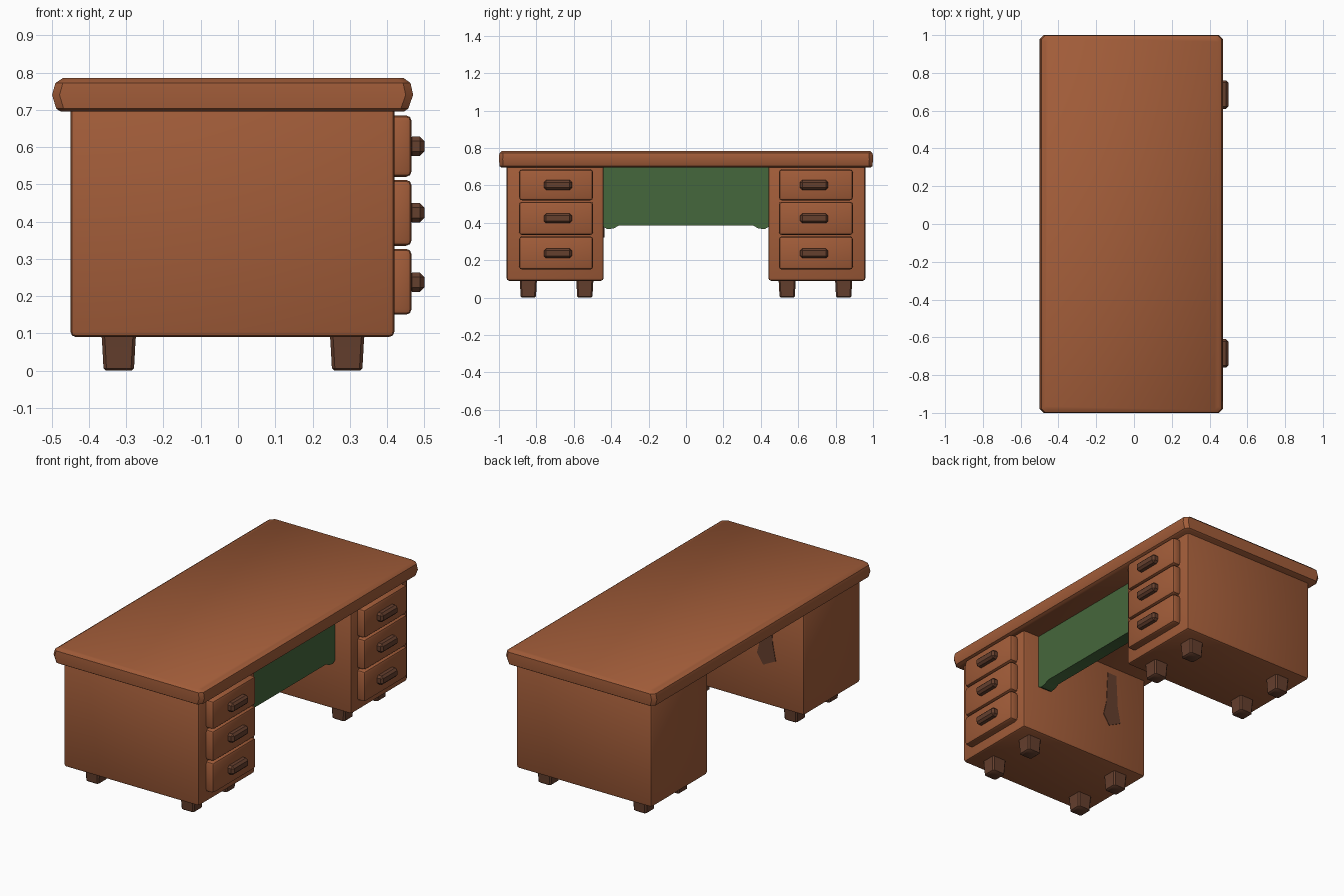
import bpy, bmesh
from mathutils import Vector

if "Cube" in bpy.data.objects:
    bpy.data.objects.remove(bpy.data.objects["Cube"], do_unlink=True)


def material(name, r, g, b):
    m = bpy.data.materials.new(name)
    m.use_nodes = True
    m.diffuse_color = (r, g, b, 1)
    m.node_tree.nodes["Principled BSDF"].inputs["Base Color"].default_value = (r, g, b, 1)
    return m


WOOD = material("warm wood", 0.36, 0.108, 0.041)
DARK = material("dark wood", 0.13, 0.05, 0.027)
GREEN = material("green panel", 0.06, 0.135, 0.045)


def finish(name, bm, mat):
    bmesh.ops.recalc_face_normals(bm, faces=bm.faces)
    mesh = bpy.data.meshes.new(name)
    bm.to_mesh(mesh)
    bm.free()
    mesh.materials.append(mat)
    ob = bpy.data.objects.new(name, mesh)
    bpy.context.collection.objects.link(ob)
    bpy.ops.object.select_all(action="DESELECT")
    ob.select_set(True)
    bpy.context.view_layer.objects.active = ob
    bpy.ops.object.shade_smooth_by_angle(angle=0.6)
    return ob


def box(name, xs, ys, zs, mat, bevel=0.01, segments=2):
    """Box between pairs of limits, with rounded edges."""
    bm = bmesh.new()
    bmesh.ops.create_cube(bm, size=1)
    for v in bm.verts:
        v.co = Vector([(lim[0] + lim[1]) / 2 + c * (lim[1] - lim[0])
                       for lim, c in zip((xs, ys, zs), v.co)])
    bmesh.ops.bevel(bm, geom=bm.edges[:], offset=bevel, segments=segments,
                    profile=0.5, affect="EDGES")
    return finish(name, bm, mat)


def loft(name, rings, corner, mat):
    """Stack of cut-corner rectangles: (z, x0, x1, y0, y1)."""
    bm = bmesh.new()
    loops = []
    for z, x0, x1, y0, y1 in rings:
        c = corner
        pts = [(x0 + c, y0), (x1 - c, y0), (x1, y0 + c), (x1, y1 - c),
               (x1 - c, y1), (x0 + c, y1), (x0, y1 - c), (x0, y0 + c)]
        loops.append([bm.verts.new((x, y, z)) for x, y in pts])
    for a, b in zip(loops, loops[1:]):
        for i in range(8):
            j = (i + 1) % 8
            bm.faces.new((a[i], a[j], b[j], b[i]))
    bm.faces.new(loops[0])
    bm.faces.new(loops[-1])
    return finish(name, bm, mat)


def outline_prism(name, pts, axis, low, high, mat):
    """Flat outline pushed along the x or y axis."""
    bm = bmesh.new()
    place = (lambda u, z: (low, u, z)) if axis == "x" else (lambda u, z: (u, low, z))
    face = bm.faces.new([bm.verts.new(place(u, z)) for u, z in pts])
    new = bmesh.ops.extrude_face_region(bm, geom=[face])["geom"]
    step = Vector((high - low, 0, 0)) if axis == "x" else Vector((0, high - low, 0))
    bmesh.ops.translate(bm, vec=step,
                        verts=[g for g in new if isinstance(g, bmesh.types.BMVert)])
    return finish(name, bm, mat)


# Desk top with a soft, bulging rim
loft("desk_top", [
    (0.695, -0.475, 0.445, -0.985, 0.985),
    (0.703, -0.488, 0.457, -0.997, 0.997),
    (0.740, -0.499, 0.470, -1.0, 1.0),
    (0.772, -0.490, 0.463, -0.998, 0.998),
    (0.785, -0.470, 0.445, -0.985, 0.985),
], 0.02, WOOD)

# Pedestals with drawers, handles and feet, one at each end
DRAWERS = [(0.150, 0.327, 0.237), (0.335, 0.512, 0.424), (0.520, 0.685, 0.602)]
for side, s in (("front", -1), ("back", 1)):
    def span(a, b):
        return sorted((s * a, s * b))

    box(side + "_pedestal", (-0.45, 0.42), span(0.44, 0.96), (0.09, 0.71), WOOD, 0.015)
    for i, (z0, z1, zh) in enumerate(DRAWERS):
        level = ("bottom", "middle", "top")[i]
        box(f"{side}_{level}_drawer", (0.40, 0.466), span(0.497, 0.892), (z0, z1), WOOD, 0.015)
        box(f"{side}_{level}_handle", (0.455, 0.50), span(0.61, 0.76),
            (zh - 0.026, zh + 0.026), DARK, 0.012, 1)
    for x_name, x in (("left", 0.293), ("right", -0.32)):
        for y_name, y in (("inner", 0.541), ("outer", 0.843)):
            y *= s
            loft(f"{side}_{x_name}_{y_name}_foot", [
                (z, x - w, x + w, y - w, y + w)
                for z, w in ((0, 0.034), (0.006, 0.041), (0.08, 0.045), (0.1, 0.047))
            ], 0.008, DARK)

# Hanging panel across the knee space, with a small drop at each end
half = [(0.36, 0.385), (0.385, 0.37), (0.42, 0.366), (0.445, 0.38), (0.445, 0.70)]
outline_prism("knee_panel", half + [(-y, z) for y, z in reversed(half)],
              "x", 0.24, 0.315, GREEN)

# Dark stain on the inner wall of the front pedestal
outline_prism("inner_wall_stain", [
    (-0.19, 0.32), (-0.15, 0.38), (-0.17, 0.46), (-0.18, 0.65),
    (-0.24, 0.65), (-0.25, 0.46), (-0.27, 0.36)], "y", -0.442, -0.437, DARK)
